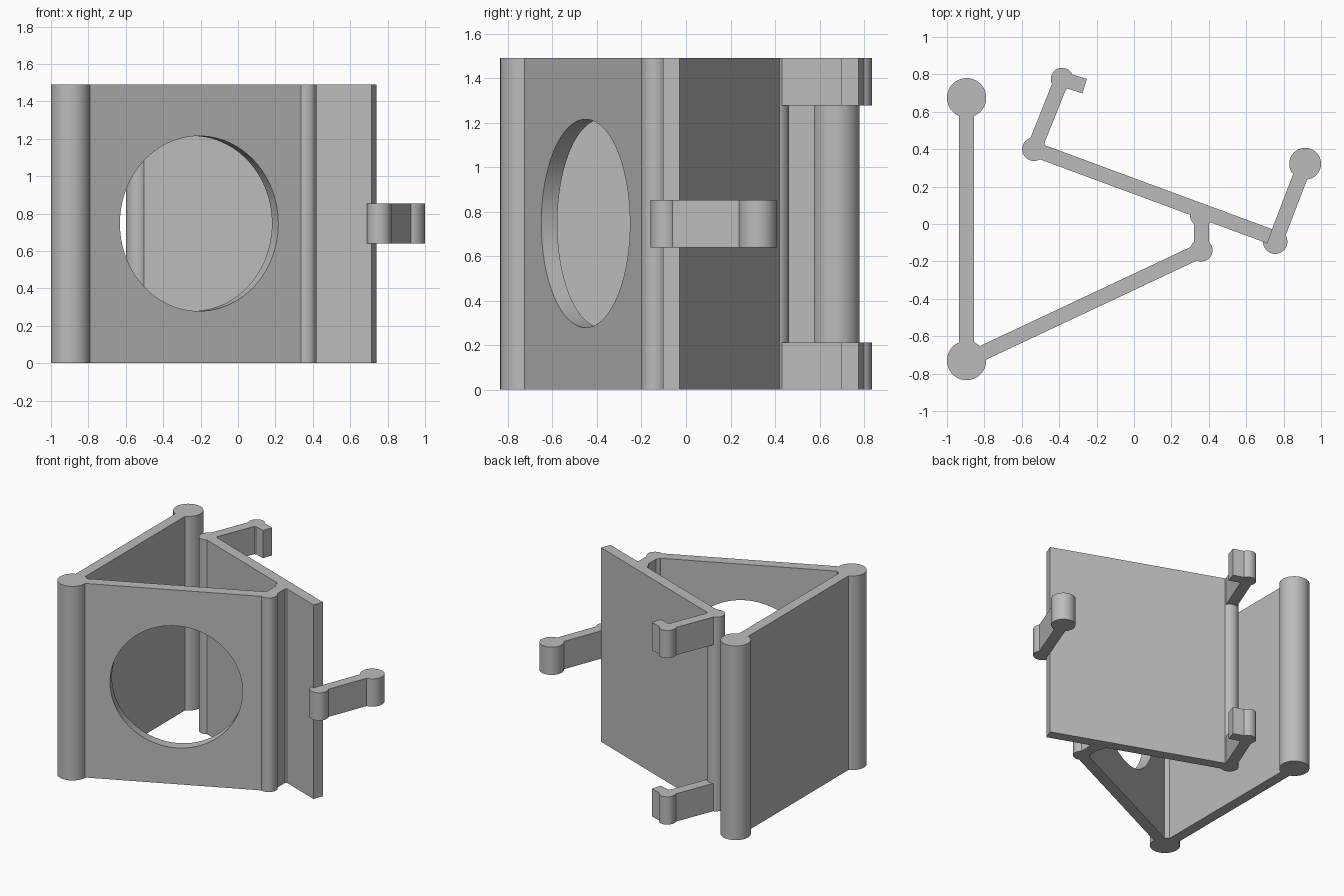
import bpy, math
from mathutils import Vector

if "Cube" in bpy.data.objects:
    bpy.data.objects.remove(bpy.data.objects["Cube"], do_unlink=True)

HEIGHT = 1.49
WALL = 0.08
CLIP = 0.213

grey = bpy.data.materials.new("plain_grey")
grey.use_nodes = True
colour = (0.5, 0.5, 0.5, 1)
grey.diffuse_color = colour
grey.node_tree.nodes["Principled BSDF"].inputs["Base Color"].default_value = colour


def finish(obj, name):
    obj.name = name
    obj.data.name = name
    obj.data.materials.clear()
    obj.data.materials.append(grey)
    return obj


def post(name, centre, radius, z0=0, z1=HEIGHT):
    """Upright round bar."""
    bpy.ops.mesh.primitive_cylinder_add(
        vertices=64, radius=radius, depth=z1 - z0,
        location=(*centre, (z0 + z1) / 2))
    bpy.ops.object.shade_smooth_by_angle(angle=math.radians(30))
    return finish(bpy.context.object, name)


def wall(name, start, end, z0=0, z1=HEIGHT):
    """Upright flat slab running between two plan points."""
    a, b = Vector(start), Vector(end)
    d, mid = b - a, (a + b) / 2
    bpy.ops.mesh.primitive_cube_add(
        size=1, location=(mid.x, mid.y, (z0 + z1) / 2),
        rotation=(0, 0, math.atan2(d.y, d.x)))
    obj = bpy.context.object
    obj.scale = (d.length, WALL, z1 - z0)
    bpy.ops.object.transform_apply(location=False, rotation=False, scale=True)
    return finish(obj, name)


# Plan points
back_corner = (-0.895, 0.675)
front_corner = (-0.895, -0.73)
elbow = (0.36, -0.14)
panel_joint = (0.36, 0.045)
panel_hinge = (-0.535, 0.4)
panel_end = (0.727, -0.066)
arm_root = (0.755, -0.095)
arm_tip = (0.915, 0.322)
hook_knob = (-0.385, 0.775)
hook_tip = (-0.264, 0.737)

# Main frame
post("back_corner_post", back_corner, 0.105)
post("front_corner_post", front_corner, 0.105)
post("elbow_post", elbow, 0.06)
post("panel_joint_post", panel_joint, 0.06)
post("panel_hinge_post", panel_hinge, 0.063)
wall("side_wall", back_corner, front_corner)
front_wall = wall("front_wall", front_corner, elbow)
wall("neck_wall", elbow, panel_joint)
wall("slanted_panel", panel_hinge, panel_end)

# Round opening through the front wall
angle = math.atan2(elbow[1] - front_corner[1], elbow[0] - front_corner[0])
bpy.ops.mesh.primitive_cylinder_add(
    vertices=96, radius=0.468, depth=0.3, location=(-0.225, -0.415, 0.747),
    rotation=(math.pi / 2, 0, angle))
bpy.ops.object.shade_smooth_by_angle(angle=math.radians(30))
cutter = finish(bpy.context.object, "opening_cutter")
cutter.hide_render = True
cut = front_wall.modifiers.new("opening", "BOOLEAN")
cut.operation, cut.solver, cut.object = "DIFFERENCE", "EXACT", cutter
bpy.ops.object.select_all(action="DESELECT")
bpy.context.view_layer.objects.active = front_wall
front_wall.select_set(True)
bpy.ops.object.modifier_apply(modifier=cut.name)
bpy.data.objects.remove(cutter, do_unlink=True)
bpy.ops.object.shade_smooth_by_angle(angle=math.radians(30))

# Single arm on the left end of the panel
low, high = 0.64, 0.853
post("arm_root_knob", arm_root, 0.065, low, high)
wall("arm_bar", arm_root, arm_tip, low, high)
post("arm_tip_knob", arm_tip, 0.085, low, high)

# Pair of hooked clips at the bottom and top of the hinge post
for level, z0 in (("lower", 0), ("upper", HEIGHT - CLIP)):
    z1 = z0 + CLIP
    wall(level + "_clip_bar", panel_hinge, hook_knob, z0, z1)
    post(level + "_clip_knob", hook_knob, 0.06, z0, z1)
    wall(level + "_clip_hook", hook_knob, hook_tip, z0, z1)
